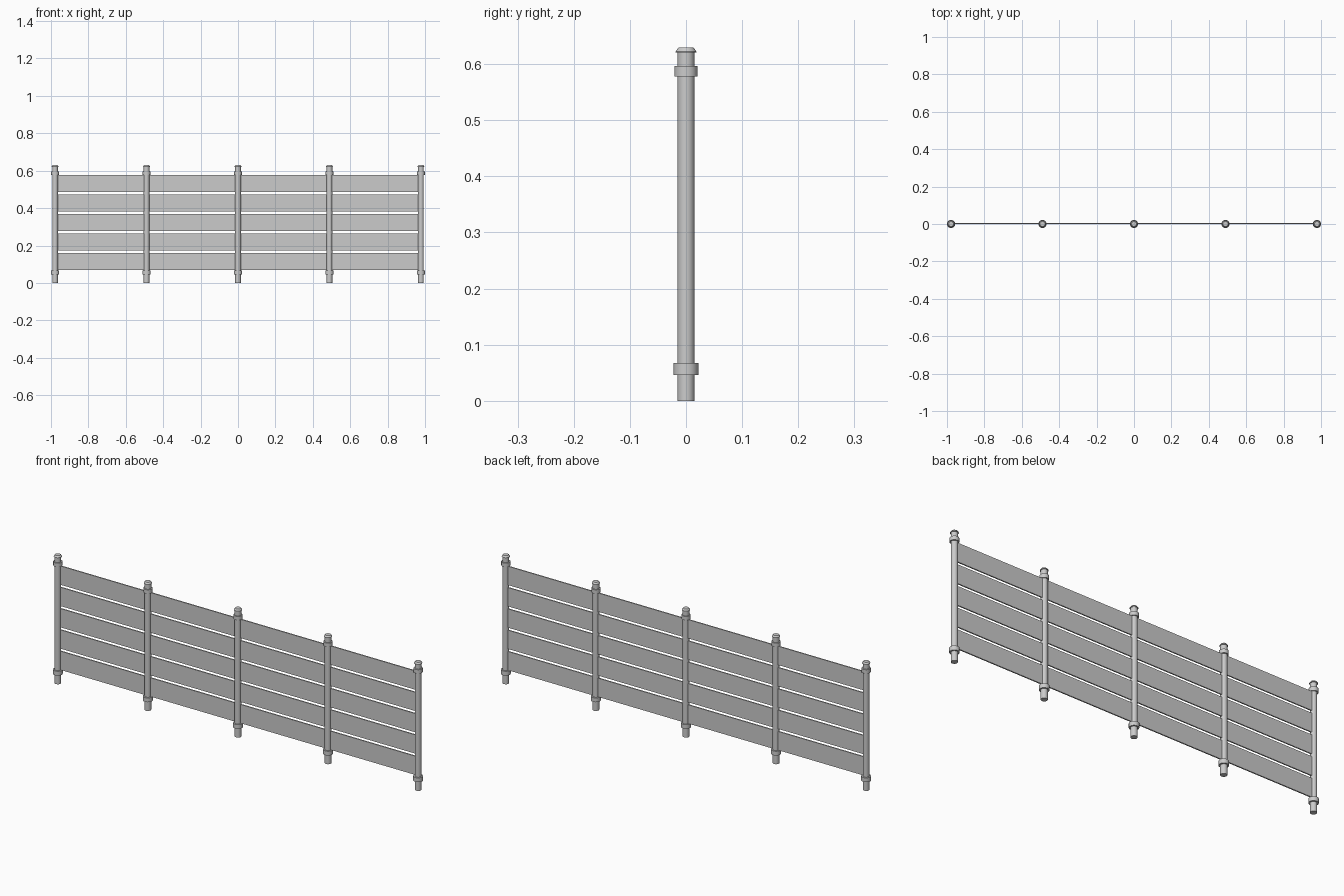
import bpy, bmesh, math

if "Cube" in bpy.data.objects:
    bpy.data.objects.remove(bpy.data.objects["Cube"])

SIDES = 32
POST_X = 0.978
PLANK_Z0, PLANK_Z1 = 0.068, 0.578
PLANKS, GAP = 5, 0.0125


def link(name, mesh):
    ob = bpy.data.objects.new(name, mesh)
    bpy.context.collection.objects.link(ob)
    return ob


def lathe_mesh(name, profile):
    # closed turned solid from (radius, z) points
    bm = bmesh.new()
    rings = [[bm.verts.new((r * math.cos(2 * math.pi * i / SIDES),
                            r * math.sin(2 * math.pi * i / SIDES), z))
              for i in range(SIDES)] for r, z in profile]
    for a, b in zip(rings, rings[1:]):
        for i in range(SIDES):
            j = (i + 1) % SIDES
            bm.faces.new((a[i], a[j], b[j], b[i]))
    bm.faces.new(rings[0][::-1])
    bm.faces.new(rings[-1])
    bm.normal_update()
    for f in bm.faces:
        f.smooth = True
    for e in bm.edges:
        e.smooth = e.calc_face_angle(0) < math.radians(30)
    mesh = bpy.data.meshes.new(name)
    bm.to_mesh(mesh)
    bm.free()
    return mesh


def box(name, size, loc):
    bm = bmesh.new()
    bmesh.ops.create_cube(bm, size=1)
    bmesh.ops.scale(bm, vec=size, verts=bm.verts)
    mesh = bpy.data.meshes.new(name)
    bm.to_mesh(mesh)
    bm.free()
    link(name, mesh).location = loc


# Turned posts: foot, lower collar, shaft, upper collar, bevelled cap
post = lathe_mesh("post", [
    (0.015, 0.0), (0.015, 0.046), (0.022, 0.046), (0.022, 0.067),
    (0.015, 0.067), (0.015, 0.578), (0.0205, 0.578), (0.0205, 0.597),
    (0.015, 0.597), (0.015, 0.621), (0.0185, 0.621), (0.0185, 0.6225),
    (0.013, 0.63)])
for i in range(5):
    link(f"post_{i + 1}", post).location.x = POST_X * (i - 2) / 2

# Long horizontal planks running through all the posts
height = (PLANK_Z1 - PLANK_Z0 - GAP * (PLANKS - 1)) / PLANKS
for i in range(PLANKS):
    z = PLANK_Z0 + height / 2 + i * (height + GAP)
    box(f"plank_{i + 1}", (2 * POST_X, 0.006, height), (0, 0.002, z))
